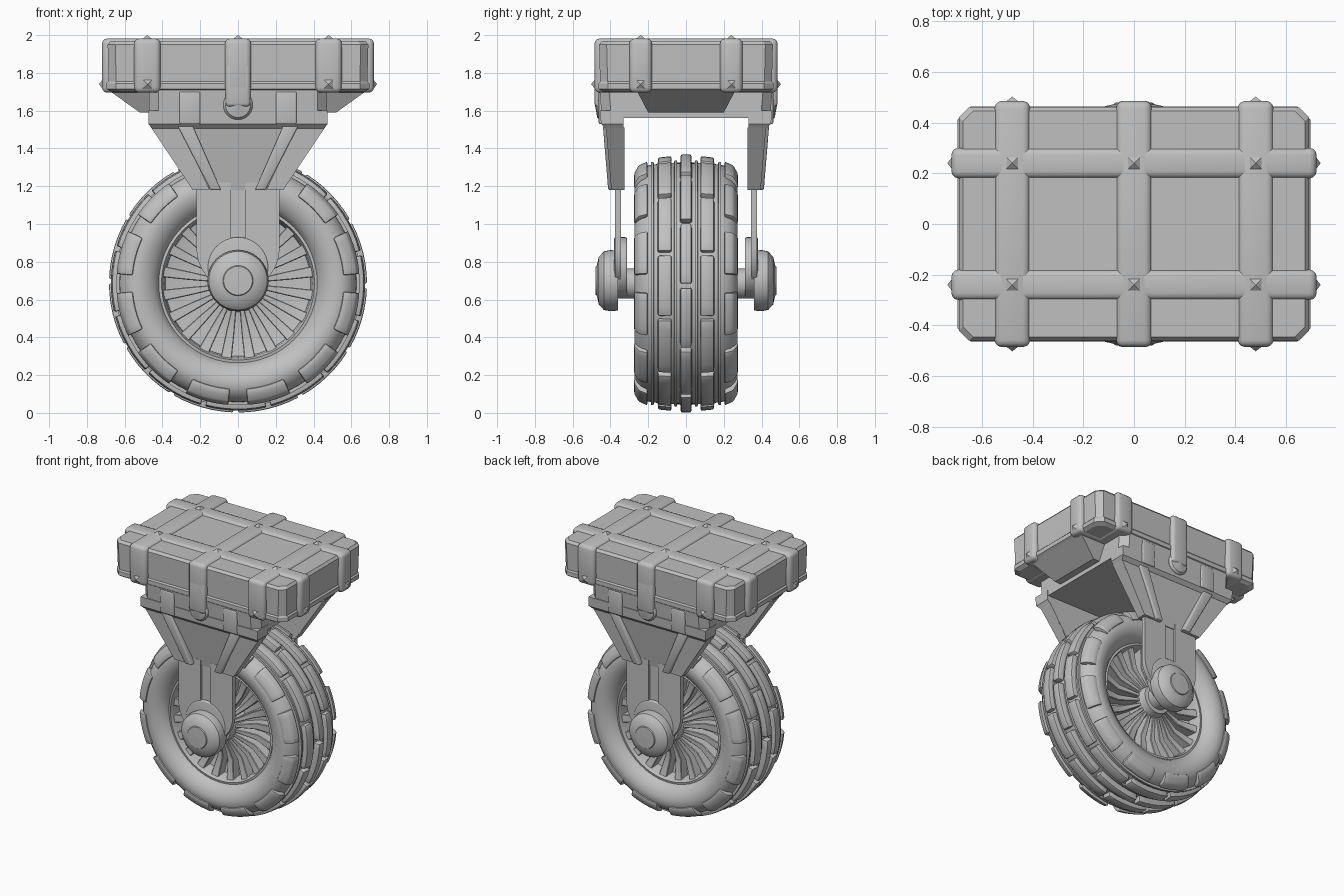
import bpy, bmesh, math
from math import sin, cos, pi

if "Cube" in bpy.data.objects:
    bpy.data.objects.remove(bpy.data.objects["Cube"])

grey = bpy.data.materials.new("plain_grey")
grey.diffuse_color = (0.53, 0.53, 0.53, 1)
grey.use_nodes = True
grey.node_tree.nodes["Principled BSDF"].inputs["Base Color"].default_value = grey.diffuse_color
WZ = 0.685  # wheel axle height


def make(name, bm, bevel=0.0, segs=3, smooth=35):
    bmesh.ops.recalc_face_normals(bm, faces=bm.faces)
    if bevel:
        edges = [e for e in bm.edges if len(e.link_faces) == 2 and e.calc_face_angle() > 0.6]
        bmesh.ops.bevel(bm, geom=edges, offset=bevel, segments=segs, profile=0.5,
                        affect='EDGES', clamp_overlap=True)
    me = bpy.data.meshes.new(name)
    bm.to_mesh(me)
    bm.free()
    me.materials.append(grey)
    me.shade_smooth()
    me.set_sharp_from_angle(angle=math.radians(smooth))
    ob = bpy.data.objects.new(name, me)
    bpy.context.collection.objects.link(ob)
    return ob


def add_loft(bm, rings, closed=False):
    """Skin equal-length rings of points; cap the ends unless the loop is closed."""
    vs = [[bm.verts.new(p) for p in r] for r in rings]
    n, m = len(vs[0]), len(vs)
    for i in range(m if closed else m - 1):
        a, b = vs[i], vs[(i + 1) % m]
        for j in range(n):
            bm.faces.new((a[j], a[(j + 1) % n], b[(j + 1) % n], b[j]))
    if not closed:
        bm.faces.new(vs[0])
        bm.faces.new(vs[-1])


def loft(name, rings, **kw):
    bm = bmesh.new()
    add_loft(bm, rings)
    return make(name, bm, **kw)


def rect(x0, x1, y0, y1, z, c=0.0):
    """Horizontal rectangle ring, optionally with cut corners."""
    if not c:
        return [(x0, y0, z), (x1, y0, z), (x1, y1, z), (x0, y1, z)]
    return [(x0 + c, y0, z), (x1 - c, y0, z), (x1, y0 + c, z), (x1, y1 - c, z),
            (x1 - c, y1, z), (x0 + c, y1, z), (x0, y1 - c, z), (x0, y0 + c, z)]


def box(name, x0, x1, y0, y1, z0, z1, **kw):
    return loft(name, [rect(x0, x1, y0, y1, z0), rect(x0, x1, y0, y1, z1)], **kw)


def plate(name, pts, y0, y1, **kw):
    """Outline in x,z given thickness along y."""
    return loft(name, [[(x, y, z) for x, z in pts] for y in (y0, y1)], **kw)


def lathe(name, prof, zc=WZ, n=64, **kw):
    """Closed (radius, y) section turned about the wheel axis."""
    bm = bmesh.new()
    add_loft(bm, [[(r * cos(2 * pi * i / n), y, zc + r * sin(2 * pi * i / n)) for r, y in prof]
                  for i in range(n)], closed=True)
    return make(name, bm, **kw)


def lugs(name, sec, n, fill, phase=0.0, steps=6, bevel=0.008):
    """Repeated arc blocks with a (radius, y) section around the wheel."""
    bm = bmesh.new()
    for k in range(n):
        a0 = 2 * pi * (k + phase) / n
        da = 2 * pi / n * fill
        add_loft(bm, [[(r * cos(a0 + da * i / steps), y, WZ + r * sin(a0 + da * i / steps))
                       for r, y in sec] for i in range(steps + 1)])
    return make(name, bm, bevel=bevel, segs=2)


def arc(cx, cz, r, a0, a1, n):
    return [(cx + r * cos(math.radians(a0 + (a1 - a0) * i / n)),
             cz + r * sin(math.radians(a0 + (a1 - a0) * i / n))) for i in range(n + 1)]


def stud(name, c, axis, s):
    """Small pyramid rivet pointing along one axis."""
    bm = bmesh.new()
    h = 0.028
    u, v = [i for i in range(3) if i != axis]
    base = []
    for du, dv in ((-h, -h), (h, -h), (h, h), (-h, h)):
        p = list(c)
        p[u] += du
        p[v] += dv
        base.append(bm.verts.new(p))
    tip = list(c)
    tip[axis] += s * 0.022
    t = bm.verts.new(tip)
    bm.faces.new(base)
    for i in range(4):
        bm.faces.new((base[i], base[(i + 1) % 4], t))
    make(name, bm)


# --- Mounting box with lower lip
loft("mount_box", [rect(-.67, .67, -.44, .44, 1.70, .05), rect(-.695, .695, -.463, .463, 1.715, .05),
                   rect(-.695, .695, -.463, .463, 1.745, .05), rect(-.685, .685, -.455, .455, 1.755, .04),
                   rect(-.69, .69, -.46, .46, 1.95, .04), rect(-.675, .675, -.445, .445, 1.968, .04)],
     smooth=20)

# --- Straps and rivets
for x in (-.48, 0, .48):
    box("cross_strap", x - .07, x + .07, -.485, .485, 1.695, 1.982, bevel=.028)
    for y in (-.24, .24):
        stud("top_rivet", (x, y, 1.978), 2, 1)
for y in (-.24, .24):
    box("long_strap", -.72, .72, y - .06, y + .06, 1.695, 1.982, bevel=.028)
    for s in (-1, 1):
        stud("end_rivet", (s * .714, y, 1.74), 0, s)
for s in (-1, 1):
    for x in (-.48, .48):
        stud("side_rivet", (x, s * .480, 1.74), 1, s)
    # long centre strap tongue and its round button
    box("centre_tongue", -.066, .066, min(s * .43, s * .485), max(s * .43, s * .485), 1.62, 1.85, bevel=.02)
    lathe("tongue_button", [(.001, s * .40), (.078, s * .40), (.078, s * .455), (.066, s * .47),
                            (.001, s * .482)], zc=1.63, n=32)

# --- Yoke block under the box
loft("yoke_block", [rect(-.47, .47, -.445, .445, 1.56, .05), rect(-.47, .47, -.458, .458, 1.71, .05)])
for s in (-1, 1):
    # sloped end gussets
    loft("end_gusset", [rect(s * .44, s * .52, -.20, .20, 1.59), rect(s * .44, s * .68, -.26, .26, 1.705)])
    # collar at the top of each cheek
    loft("cheek_collar", [rect(-.455, .455, s * .33, s * .425, 1.505), rect(-.475, .475, s * .33, s * .45, 1.53),
                          rect(-.475, .475, s * .33, s * .455, 1.60)])
    # tapering cheek with a sunken sloping panel
    loft("fork_cheek", [rect(-.235, .235, s * .325, s * .368, 1.18), rect(-.46, .46, s * .325, s * .425, 1.51)])
    for q in (-1, 1):
        loft("cheek_rib", [rect(q * .09, q * .145, s * .34, s * .412, 1.18),
                           rect(q * .24, q * .32, s * .34, s * .44, 1.52)], bevel=.008)
        loft("cheek_edge", [rect(q * .15, q * .24, s * .33, s * .395, 1.18),
                            rect(q * .31, q * .465, s * .33, s * .425, 1.52)])
        box("collar_pad", min(q * .20, q * .31), max(q * .20, q * .31),
            min(s * .42, s * .462), max(s * .42, s * .462), 1.53, 1.70, bevel=.008)
        # fork leg halves either side of a groove
        half = [(q * .04, 1.22), (q * .04, .66)] + [(q * x, z) for x, z in arc(0, .87, .22, -78, 0, 8)] + [(q * .22, 1.22)]
        plate("fork_leg", half, s * .343, s * .376)
    box("leg_groove", -.045, .045, min(s * .343, s * .362), max(s * .343, s * .362), .66, 1.22)
    plate("leg_boss", arc(0, .77, .16, 0, 352.5, 47), s * .312, s * .38, bevel=.008)
    # rounded hub cap
    lathe("hub_cap", [(.001, s * .36), (.158, s * .36), (.162, s * .40), (.155, s * .435), (.125, s * .462),
                      (.08, s * .472), (.076, s * .478), (.001, s * .48)], zc=.70, n=40)

# --- Wheel
lathe("axle", [(.001, -.36), (.08, -.36), (.08, .36), (.001, .36)], n=32)
side = [(.41, .15), (.42, .205), (.445, .238), (.475, .258), (.51, .272), (.55, .272),
        (.58, .258), (.605, .235), (.625, .20), (.634, .14), (.64, .05)]
lathe("tyre", side + [(r, -y) for r, y in reversed(side)], n=96, smooth=50)
dish = [(.43, .20), (.405, .205), (.392, .17), (.385, .11), (.27, .085), (.15, .10), (.115, .15), (.105, .24), (.07, .245)]
lathe("rim", dish + [(r, -y) for r, y in reversed(dish)], n=80)

for s in (-1, 1):
    # rim spokes
    bm = bmesh.new()
    for k in range(20):
        a = 2 * pi * (k + .5) / 20
        rings = []
        for r, y, w in ((.10, .19, .010), (.26, .15, .022), (.41, .185, .030)):
            rings.append([(r * cos(a) - t * sin(a), s * d, WZ + r * sin(a) + t * cos(a))
                          for t, d in ((-w, .08), (w, .08), (w, y), (-w, y))])
        add_loft(bm, rings)
    make("rim_spokes", bm, bevel=.004, segs=1)
    # tread: inner block row, thin ribs, shoulder lugs
    lugs("tread_row", [(.60, s * .075), (.674, s * .078), (.667, s * .148), (.60, s * .152)], 12, .93, .5)
    lugs("shoulder_lugs", [(.55, s * .20), (.56, s * .277), (.59, s * .272), (.628, s * .25), (.648, s * .205)],
         12, .70, .15)
    for y in (.055, .178):
        r = .652 if y < .1 else .644
        lathe("tread_rib", [(.60, s * (y - .009)), (r, s * (y - .007)), (r, s * (y + .007)), (.60, s * (y + .009))], n=96)
lugs("tread_centre", [(.60, -.033), (.683, -.028), (.683, .028), (.60, .033)], 12, .93, 0)
